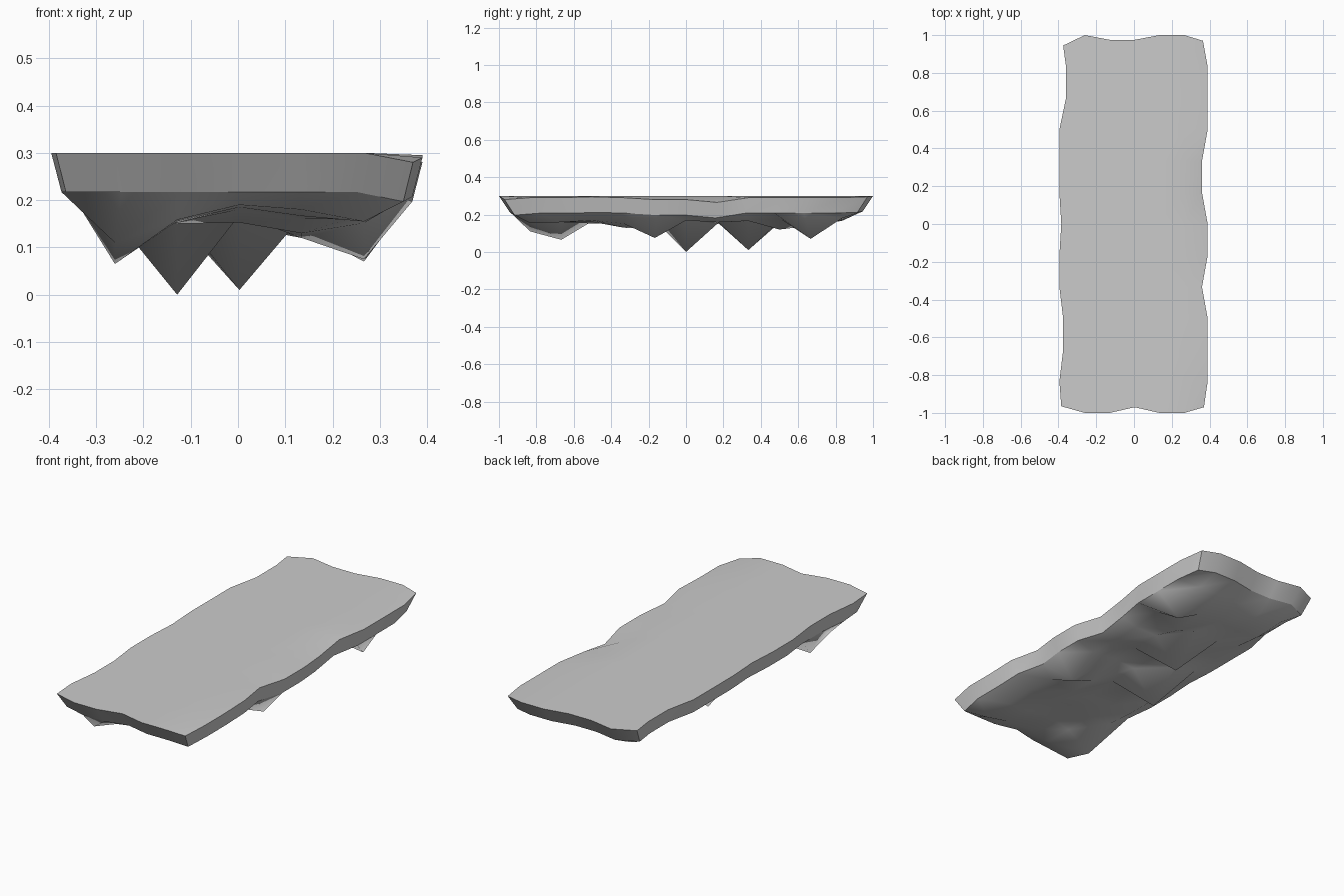
import bpy, bmesh, math, random

if "Cube" in bpy.data.objects:
    bpy.data.objects.remove(bpy.data.objects["Cube"])

random.seed(4)
NX, NY = 7, 13

# Wavy slab outline: left/right x per row, front/back y per column
left = [.385, .395, .375, .375, .395, .395, .385, .395, .395, .395, .36, .36, .375]
right = [.37, .39, .39, .39, .36, .39, .39, .36, .36, .39, .39, .39, .365]
front = [.965, 1, 1, .97, 1, 1, .97]
back = [.945, 1, .975, .975, 1, 1, .97]
# Slight sag along the right edge of the top
sag = [.02, .01, .01, .005, .01, .02, .02, .035, .01, .01, .01, .01, .005]

# Hanging rock points on the underside: (column, row) -> height
tips = {(1, 2): .065, (1, 1): .11, (2, 6): 0, (3, 8): .01, (5, 5): .075,
        (5, 10): .07, (4, 9): .12, (4, 3): .16, (4, 4): .13, (2, 4): .15,
        (3, 7): .16, (2, 7): .15, (3, 6): .17, (2, 2): .155, (1, 3): .165,
        (3, 1): .19, (3, 2): .185, (4, 5): .12, (3, 10): .145, (2, 10): .14,
        (5, 9): .18, (4, 11): .18, (4, 7): .165, (4, 1): .18, (3, 3): .18,
        (5, 3): .17, (4, 10): .14}


def plan(i, j):
    # regular grid inside, wavy border outside
    x = -left[j] if i == 0 else right[j] if i == NX - 1 else -.395 + .79 * i / (NX - 1) + .003
    y = -front[i] if j == 0 else back[i] if j == NY - 1 else -1 + 2 * j / (NY - 1)
    return x, y


def on_edge(i, j):
    return i in (0, NX - 1) or j in (0, NY - 1)


bm = bmesh.new()
top, low = {}, {}
for i in range(NX):
    for j in range(NY):
        x, y = plan(i, j)
        z = .30 - (sag[j] if i == NX - 1 else 0)
        top[i, j] = bm.verts.new((x, y, z))
        if on_edge(i, j):
            low[i, j] = bm.verts.new((x * .945, y * .945, z - .083))
        else:
            low[i, j] = bm.verts.new((x, y, tips.get((i, j), random.uniform(.15, .18))))

# Top surface, and underside split along one diagonal
for i in range(NX - 1):
    for j in range(NY - 1):
        a, b, c, d = (i, j), (i + 1, j), (i + 1, j + 1), (i, j + 1)
        bm.faces.new([top[k] for k in (a, b, c, d)])
        bm.faces.new([low[k] for k in (d, b, a)])
        bm.faces.new([low[k] for k in (d, c, b)])

# Sloping rim joining the two
loop = ([(i, 0) for i in range(NX - 1)] + [(NX - 1, j) for j in range(NY - 1)]
        + [(i, NY - 1) for i in range(NX - 1, 0, -1)] + [(0, j) for j in range(NY - 1, 0, -1)])
pairs = list(zip(loop, loop[1:] + loop[:1]))
for a, b in pairs:
    bm.faces.new([low[a], low[b], top[b], top[a]])

bmesh.ops.recalc_face_normals(bm, faces=bm.faces)
# Smooth faces, with sharp edges around the rim and at its corners
for f in bm.faces:
    f.smooth = True
for ring in (top, low):
    for a, b in pairs:
        bm.edges.get((ring[a], ring[b])).smooth = False
for c in ((0, 0), (NX - 1, 0), (0, NY - 1), (NX - 1, NY - 1)):
    bm.edges.get((top[c], low[c])).smooth = False

mesh = bpy.data.meshes.new("rock_platform")
bm.to_mesh(mesh)
bm.free()
slab = bpy.data.objects.new("rock_platform", mesh)
bpy.context.collection.objects.link(slab)
